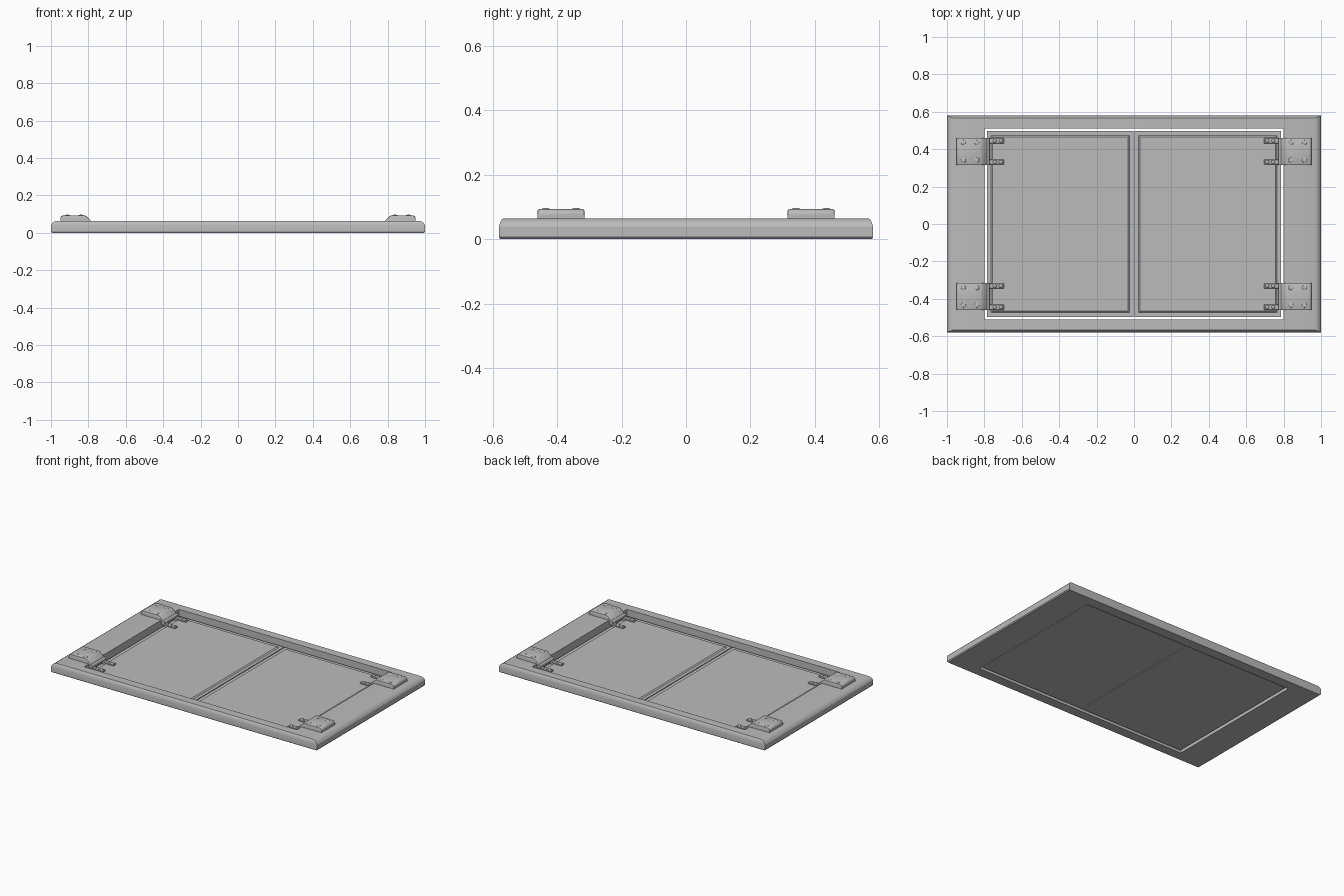
import bpy, bmesh, math
from mathutils import Matrix

if "Cube" in bpy.data.objects:
    bpy.data.objects.remove(bpy.data.objects["Cube"])

grey = bpy.data.materials.new("grey metal")
grey.diffuse_color = (0.5, 0.5, 0.5, 1)
grey.use_nodes = True
grey.node_tree.nodes["Principled BSDF"].inputs["Base Color"].default_value = grey.diffuse_color


def finish(name, bm, angle=30):
    bmesh.ops.recalc_face_normals(bm, faces=bm.faces)
    me = bpy.data.meshes.new(name)
    bm.to_mesh(me)
    bm.free()
    me.materials.append(grey)
    ob = bpy.data.objects.new(name, me)
    bpy.context.collection.objects.link(ob)
    bpy.ops.object.select_all(action='DESELECT')
    ob.select_set(True)
    bpy.context.view_layer.objects.active = ob
    bpy.ops.object.shade_smooth_by_angle(angle=math.radians(angle))
    return ob


def rings(bm, sections, cx=0, cy=0, closed=False):
    """Stack rectangles (half x, half y, z) and join them; cap ends unless closed."""
    loops = [[bm.verts.new((cx + sx * hx, cy + sy * hy, z))
              for sx, sy in ((-1, -1), (1, -1), (1, 1), (-1, 1))] for hx, hy, z in sections]
    pairs = list(zip(loops, loops[1:]))
    if closed:
        pairs.append((loops[-1], loops[0]))
    else:
        bm.faces.new(loops[0])
        bm.faces.new(loops[-1])
    for a, b in pairs:
        for i in range(4):
            j = (i + 1) % 4
            bm.faces.new((a[i], a[j], b[j], b[i]))


def dome(bm, x, y, z, r, h):
    """Low round bolt head."""
    m = Matrix.Translation((x, y, z)) @ Matrix.Diagonal((r, r, h, 1))
    bmesh.ops.create_uvsphere(bm, u_segments=12, v_segments=8, radius=1, matrix=m)


# Surrounding frame with a rounded outer edge
bm = bmesh.new()
rings(bm, [(0.80, 0.51, 0), (0.995, 0.576, 0), (1.0, 0.58, 0.006), (1.0, 0.58, 0.040),
           (0.993, 0.576, 0.052), (0.980, 0.571, 0.061), (0.968, 0.567, 0.064),
           (0.80, 0.51, 0.064)], closed=True)
finish("frame", bm)

# Two door leaves with a stepped raised panel
for side, s in (("left", -1), ("right", 1)):
    bm = bmesh.new()
    rings(bm, [(0.391, 0.497, 0.008), (0.391, 0.497, 0.026), (0.370, 0.474, 0.026),
               (0.362, 0.466, 0.033)], cx=s * 0.394)
    finish(side + "_door", bm)

# Four hinges: mounting block, knuckle, and two straps bolted to the door
for sx, xs in (("left", -1), ("right", 1)):
    for sy, ys in (("front", -1), ("back", 1)):
        tag = f"{sy}_{sx}"
        yc = ys * 0.388
        # Block with a sloped inner end
        profile = [(0.785, 0.060), (0.950, 0.060), (0.950, 0.082), (0.944, 0.090),
                   (0.935, 0.093), (0.822, 0.093), (0.810, 0.089), (0.785, 0.064)]
        bm = bmesh.new()
        f = bm.faces.new([bm.verts.new((xs * x, yc - 0.073, z)) for x, z in profile])
        ext = bmesh.ops.extrude_face_region(bm, geom=[f])
        bmesh.ops.translate(bm, vec=(0, 0.146, 0),
                            verts=[v for v in ext["geom"] if isinstance(v, bmesh.types.BMVert)])
        rim = [e for e in bm.edges
               if abs(e.verts[0].co.y - e.verts[1].co.y) < 1e-5
               and min(v.co.z for v in e.verts) > 0.063]
        bmesh.ops.bevel(bm, geom=rim, offset=0.006, segments=2, profile=0.5, affect='EDGES')
        finish("hinge_block_" + tag, bm, 40)

        # Bolts on the block and on the straps
        bm = bmesh.new()
        for x in (0.84, 0.912):
            for dy in (-0.047, 0.047):
                dome(bm, xs * x, yc + dy, 0.092, 0.014, 0.005)
        for x in (0.712, 0.745):
            for dy in (-0.057, 0.057):
                dome(bm, xs * x, yc + dy, 0.043, 0.010, 0.006)
        finish("hinge_bolts_" + tag, bm)

        # Knuckle along the opening edge
        bm = bmesh.new()
        m = Matrix.Translation((xs * 0.785, yc, 0.050)) @ Matrix.Rotation(math.pi / 2, 4, 'X')
        bmesh.ops.create_cone(bm, cap_ends=True, segments=16, radius1=0.013,
                              radius2=0.013, depth=0.146, matrix=m)
        finish("hinge_knuckle_" + tag, bm)

        # Straps
        bm = bmesh.new()
        for dy in (-0.057, 0.057):
            rings(bm, [(0.043, 0.014, 0.024), (0.043, 0.014, 0.039), (0.040, 0.011, 0.043)],
                  cx=xs * 0.738, cy=yc + dy)
        finish("hinge_straps_" + tag, bm)
